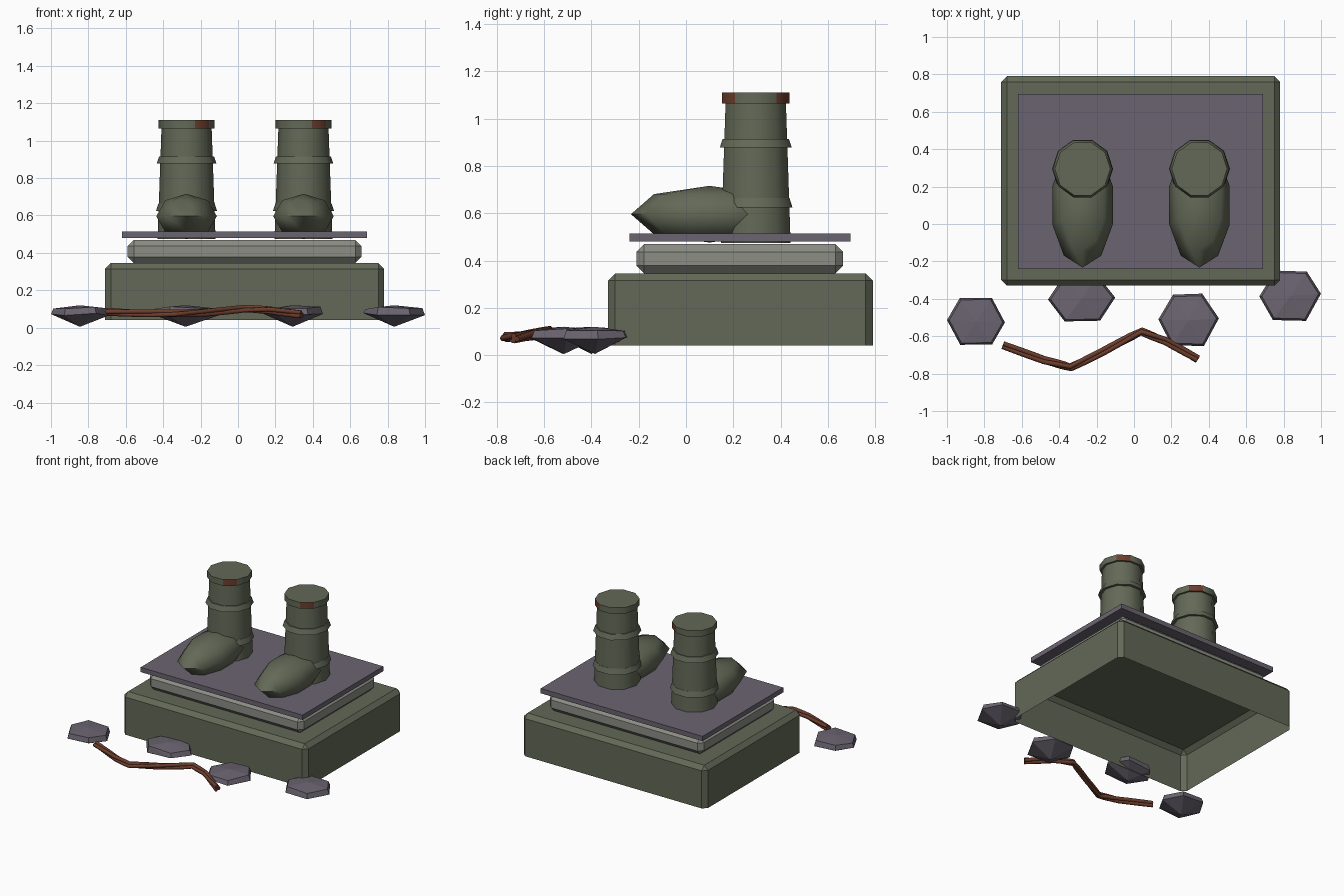
import bpy, bmesh, math, random
from mathutils import Vector

random.seed(4)
if bpy.data.objects.get("Cube"):
    bpy.data.objects.remove(bpy.data.objects["Cube"], do_unlink=True)


def material(name, r, g, b):
    m = bpy.data.materials.new(name)
    m.use_nodes = True
    m.diffuse_color = (r, g, b, 1)
    m.node_tree.nodes["Principled BSDF"].inputs["Base Color"].default_value = (r, g, b, 1)
    return m


green = material("moss green", .125, .14, .095)
grey = material("pale stone", .26, .27, .235)
purple = material("purple slate", .145, .127, .16)
rust = material("rust brown", .15, .047, .026)


def finish(bm, name, mats, angle=None):
    """Turn a bmesh into an object; angle sets the smooth shading limit."""
    mesh = bpy.data.meshes.new(name)
    bm.to_mesh(mesh)
    bm.free()
    for m in mats:
        mesh.materials.append(m)
    ob = bpy.data.objects.new(name, mesh)
    bpy.context.collection.objects.link(ob)
    if angle:
        bpy.ops.object.select_all(action='DESELECT')
        ob.select_set(True)
        bpy.context.view_layer.objects.active = ob
        bpy.ops.object.shade_smooth_by_angle(angle=math.radians(angle))
    return ob


def slab(name, lo, hi, mat, bevel=0, open_bottom=False):
    bm = bmesh.new()
    bmesh.ops.create_cube(bm, size=1)
    for v in bm.verts:
        v.co = [l + (c + .5) * (h - l) for c, l, h in zip(v.co, lo, hi)]
    bm.normal_update()
    if open_bottom:
        bottom = [f for f in bm.faces if f.normal.z < -.9]
        bmesh.ops.delete(bm, geom=bottom, context='FACES_ONLY')
    if bevel:
        edges = [e for e in bm.edges if not e.is_boundary]
        bmesh.ops.bevel(bm, geom=edges, offset=bevel, segments=1, affect='EDGES')
    return finish(bm, name, [mat])


def lathe(name, profile, x, y, mats, angle=40, sides=10):
    """Closed solid of revolution from (radius, height) pairs."""
    bm = bmesh.new()
    rings = [[bm.verts.new((x + r * math.cos(math.tau * i / sides),
                            y + r * math.sin(math.tau * i / sides), z))
              for i in range(sides)] for r, z in profile]
    for a, b in zip(rings, rings[1:]):
        for i in range(sides):
            j = (i + 1) % sides
            bm.faces.new((a[i], a[j], b[j], b[i]))
    bm.faces.new(rings[0][::-1])
    bm.faces.new(rings[-1])
    # Rusted patches sit on the two diagonal faces of the outer side
    bm.normal_update()
    if len(mats) > 1:
        for f in bm.faces:
            if f.normal.x > .4 and abs(f.normal.y) > .7:
                f.material_index = 1
    return finish(bm, name, mats, angle)


# Stepped pedestal
slab("pedestal_base", (-.71, -.33, .04), (.78, .79, .345), green, .03, True)
slab("pedestal_step", (-.59, -.21, .346), (.66, .665, .47), grey, .033)
slab("top_plate", (-.62, -.24, .48), (.69, .695, .515), purple)

# Broken-off boots
for side, x in (("right", -.275), ("left", .35)):
    y = .295
    lathe(side + "_boot_shaft", [(.155, .475), (.134, 1.07)], x, y, [green])
    lathe(side + "_ankle_band", [(.163, .625), (.15, .665)], x, y, [green])
    lathe(side + "_shin_band", [(.16, .877), (.147, .915)], x, y, [green])
    lathe(side + "_boot_cuff", [(.149, 1.065), (.149, 1.11)], x, y, [green, rust])
    bm = bmesh.new()
    bmesh.ops.create_uvsphere(bm, u_segments=10, v_segments=4, radius=1)
    for v in bm.verts:
        v.co = (x + v.co.x * .17, .1 + v.co.y * .333, .596 + v.co.z * .12)
    finish(bm, side + "_boot_foot", [green], 80)

# Loose rocks: flat-topped hexagons with a pointed underside
rocks = [(-.845, -.52, .155, .15), (-.28, -.4, .18, .14),
         (.292, -.515, .162, .16), (.835, -.385, .165, .155)]
for n, (cx, cy, rx, ry) in enumerate(rocks):
    bm = bmesh.new()
    bm.verts.new((cx, cy, .005))
    bm.verts.new((cx, cy, .12))
    for i in range(6):
        a = math.tau * i / 6 + random.uniform(-.08, .08)
        for k, z in ((1, .072), (.92, .106)):
            bm.verts.new((cx + k * rx * math.cos(a), cy + k * ry * math.sin(a),
                          z + random.uniform(-.008, .008)))
    hull = bmesh.ops.convex_hull(bm, input=bm.verts)
    bmesh.ops.recalc_face_normals(bm, faces=bm.faces)
    finish(bm, f"rock_{n + 1}", [purple])

# Twisted root: three strands wound round one bent path
path = [Vector(p) for p in ((-.7, -.645, .085), (-.48, -.73, .078), (-.34, -.765, .075),
                            (-.17, -.685, .083), (.04, -.575, .1),
                            (.17, -.625, .095), (.34, -.725, .07))]
for s in range(3):
    cu = bpy.data.curves.new("root", 'CURVE')
    cu.dimensions = '3D'
    cu.bevel_depth = .013
    cu.bevel_resolution = 1
    cu.use_fill_caps = True
    pts = []
    for i, (a, b) in enumerate(zip(path, path[1:])):
        across = (b - a).cross(Vector((0, 0, 1))).normalized()
        for k in range(5 if i == len(path) - 2 else 4):
            t = math.tau * s / 3 + (i + k / 4) * .9
            pts.append(a.lerp(b, k / 4) + across * math.cos(t) * .011
                       + Vector((0, 0, math.sin(t) * .011)))
    sp = cu.splines.new('POLY')
    sp.points.add(len(pts) - 1)
    for p, q in zip(sp.points, pts):
        p.co = (*q, 1)
    cu.materials.append(rust)
    ob = bpy.data.objects.new(f"root_strand_{s + 1}", cu)
    bpy.context.collection.objects.link(ob)
